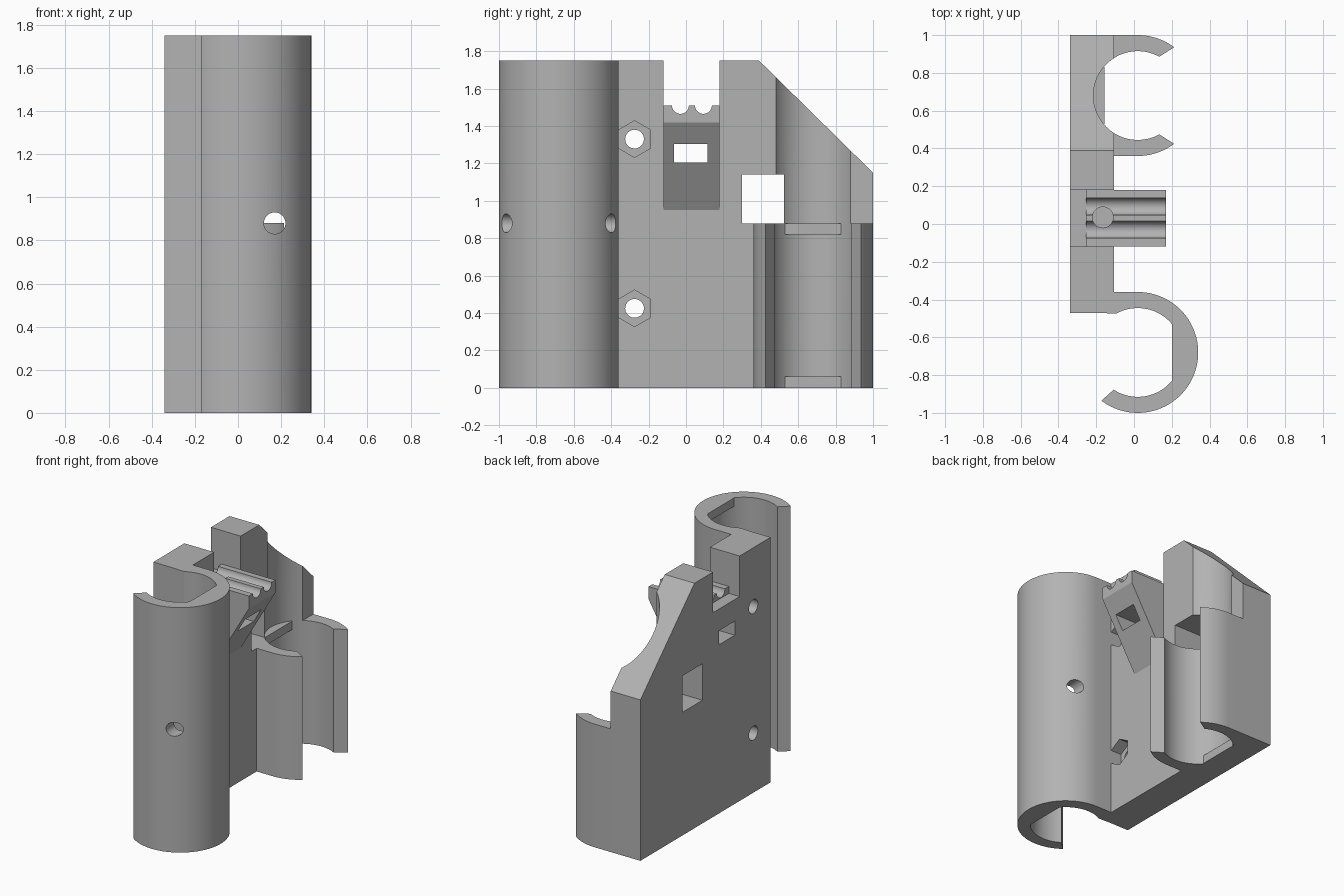
import bpy, bmesh
from math import sin, cos, radians

if "Cube" in bpy.data.objects:
    bpy.data.objects.remove(bpy.data.objects["Cube"], do_unlink=True)

grey = bpy.data.materials.new("plain grey")
grey.use_nodes = True
colour = (0.45, 0.45, 0.45, 1)
grey.diffuse_color = colour
grey.node_tree.nodes["Principled BSDF"].inputs["Base Color"].default_value = colour


def arc(cx, cy, r, start, end, steps):
    angles = [radians(start + (end - start) * i / steps) for i in range(steps + 1)]
    return [(cx + r * cos(a), cy + r * sin(a)) for a in angles]


def circle(cx, cy, r, sides=48, start=90):
    return arc(cx, cy, r, start, start + 360, sides)[:-1]


def rect(u0, u1, v0, v1):
    return [(u0, v0), (u1, v0), (u1, v1), (u0, v1)]


def prism(name, outline, axis, low, high):
    """Extrude an outline along the x, y or z axis."""
    place = {"x": lambda u, v, w: (w, u, v),
             "y": lambda u, v, w: (u, w, v),
             "z": lambda u, v, w: (u, v, w)}[axis]
    bm = bmesh.new()
    rings = [[bm.verts.new(place(u, v, w)) for u, v in outline] for w in (low, high)]
    bm.faces.new(rings[0])
    bm.faces.new(rings[1])
    n = len(outline)
    for i in range(n):
        j = (i + 1) % n
        bm.faces.new((rings[0][i], rings[0][j], rings[1][j], rings[1][i]))
    bmesh.ops.recalc_face_normals(bm, faces=bm.faces)
    mesh = bpy.data.meshes.new(name)
    bm.to_mesh(mesh)
    bm.free()
    mesh.materials.append(grey)
    obj = bpy.data.objects.new(name, mesh)
    bpy.context.collection.objects.link(obj)
    return obj


def combine(target, other, operation):
    bpy.context.view_layer.objects.active = target
    mod = target.modifiers.new("combine", "BOOLEAN")
    mod.operation = operation
    mod.solver = "EXACT"
    mod.object = other
    bpy.ops.object.modifier_apply(modifier=mod.name)
    bpy.data.objects.remove(other, do_unlink=True)


def cut(target, *shape):
    combine(target, prism("cutter", *shape), "DIFFERENCE")


def join(target, *shape):
    combine(target, prism("addition", *shape), "UNION")


TOP, MID, FACE, BACK = 1.75, 0.88, -0.105, -0.34
CX, CY, OUTER, INNER = 0.02, 0.68, 0.32, 0.235

# Backing plate with its sloped rear corner
side = [(-0.47, 0), (1, 0), (1, 1.15), (0.39, TOP), (-0.47, TOP)]
body = prism("clamp_bracket", side, "x", BACK, FACE)

# Slot in the top of the plate
cut(body, rect(-0.12, 0.18, 1.46, 2), "x", -0.5, 0.1)

# Tall front clamp, open towards the back of the plate
front = arc(CX, -CY, OUTER, -127, 90, 60)
front += [(-0.2, -0.36), (-0.2, -0.47), (-0.085, -0.475), (-0.1, -0.87)]
join(body, front, "z", 0, TOP)

# Short rear clamp, open the other way
rear = arc(CX, CY, OUTER, 53, 90, 12) + [(-0.3, 1), (-0.3, 0.36)]
rear += arc(CX, CY, OUTER, 270, 307, 12) + [(0.125, 0.48), (0.125, 0.88)]
join(body, rear, "z", 0, MID)

# Bores of both clamps
for y in (-CY, CY):
    cut(body, circle(CX, y, INNER, 96), "z", -0.1, 2)

# Stop ledges at both ends of each bore
for bottom in (0, TOP - 0.06):
    join(body, rect(0.2, 0.29, -0.83, -0.53), "z", bottom, bottom + 0.06)
for bottom in (0, MID - 0.06):
    join(body, rect(-0.25, -0.155, 0.53, 0.83), "z", bottom, bottom + 0.06)

# Cable arm with a sloped underside
arm = [(-0.255, 1.51), (0.17, 1.51), (0.17, 1.42), (FACE, 0.95), (-0.255, 0.95)]
join(body, arm, "y", -0.12, 0.18)

# Cable grooves, tie window and blind hole in the arm
for y in (-0.03, 0.093):
    cut(body, circle(y, 1.51, 0.045), "x", -0.4, 0.3)
cut(body, rect(-0.065, 0.115, 1.205, 1.305), "x", -0.5, 0.4)
cut(body, circle(-0.165, 0.035, 0.055), "z", 1.25, 1.7)

# Square opening beside the rear clamp
cut(body, rect(0.3, 0.525, MID, 1.14), "x", -0.5, 0.05)

# Bolt holes with hexagonal nut pockets
for z in (0.425, 1.33):
    cut(body, circle(-0.275, z, 0.05), "x", -0.5, 0)
    cut(body, circle(-0.275, z, 0.098, 6), "x", -0.19, -0.05)

# Cross pin hole through the front clamp
cut(body, circle(0.17, MID, 0.05), "y", -1.2, -0.2)

# Smooth the curved walls, keep the corners crisp
bpy.ops.object.select_all(action="DESELECT")
body.select_set(True)
bpy.context.view_layer.objects.active = body
bpy.ops.object.shade_smooth_by_angle(angle=radians(30))
